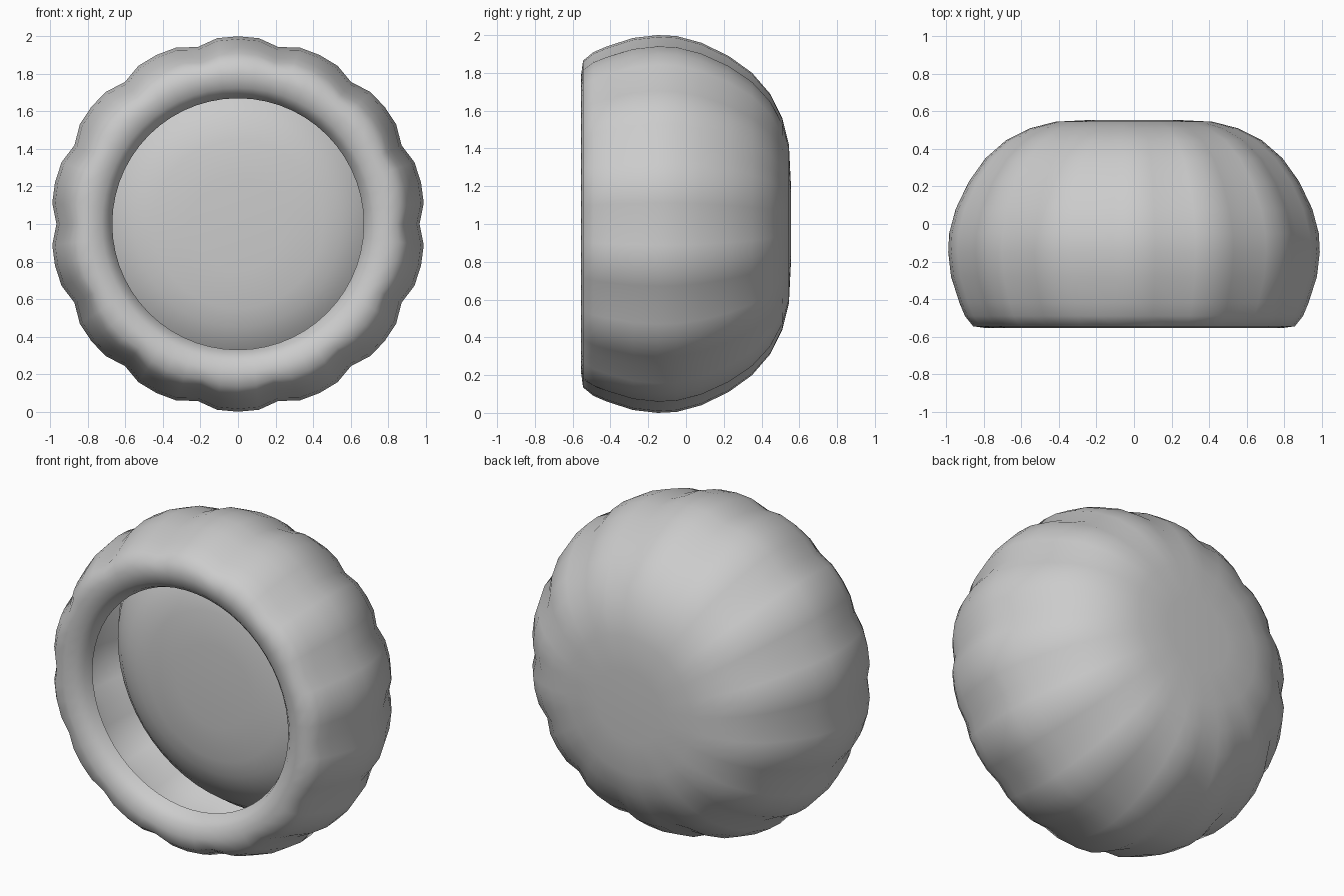
import bpy, math

if "Cube" in bpy.data.objects:
    bpy.data.objects.remove(bpy.data.objects["Cube"])

LOBES, SEG = 14, 56


def lathe(name, profile, centre_y):
    """Revolve (radius, y, flute depth) rows about the y axis at z = 1, capped at centre_y."""
    verts, faces = [], []
    step = SEG // LOBES
    for r, y, d in profile:
        for i in range(SEG):
            a = 2 * math.pi * i / SEG
            # every fourth column is a groove between two lobes
            k = i % step
            rr = r - d * (1 if k == 0 else 0 if k == step // 2 else 0.12)
            verts.append((rr * math.cos(a), y, 1 + rr * math.sin(a)))
    for k in range(len(profile) - 1):
        for i in range(SEG):
            j = (i + 1) % SEG
            faces.append((k * SEG + i, k * SEG + j, (k + 1) * SEG + j, (k + 1) * SEG + i))
    verts.append((0, centre_y, 1))
    faces += [(len(verts) - 1, (i + 1) % SEG, i) for i in range(SEG)]
    if centre_y > 0:
        faces = [f[::-1] for f in faces]
    me = bpy.data.meshes.new(name)
    me.from_pydata(verts, [], faces)
    me.update()
    ob = bpy.data.objects.new(name, me)
    bpy.context.collection.objects.link(ob)
    for p in me.polygons:
        p.use_smooth = True
    return ob


# Fluted dome with a lip that rolls into the front opening
shell = [
    (0.22, 0.555, 0), (0.42, 0.545, 0.003), (0.56, 0.51, 0.012),
    (0.69, 0.445, 0.022), (0.80, 0.35, 0.03), (0.89, 0.225, 0.033),
    (0.96, 0.08, 0.033), (0.995, -0.05, 0.033), (1.0, -0.15, 0.033),
    (0.985, -0.28, 0.033), (0.94, -0.42, 0.033), (0.91, -0.49, 0.028),
    (0.865, -0.545, 0.02), (0.79, -0.555, 0.005), (0.725, -0.535, 0),
    (0.69, -0.50, 0), (0.67, -0.45, 0),
]
lathe("fluted_shell", shell, 0.555)

# Smooth, domed face recessed behind the opening
face = [
    (0.25, -0.237, 0), (0.45, -0.225, 0), (0.55, -0.20, 0), (0.63, -0.165, 0),
    (0.72, -0.10, 0), (0.80, -0.02, 0), (0.88, 0.10, 0),
]
lathe("inner_face", face, -0.24)
